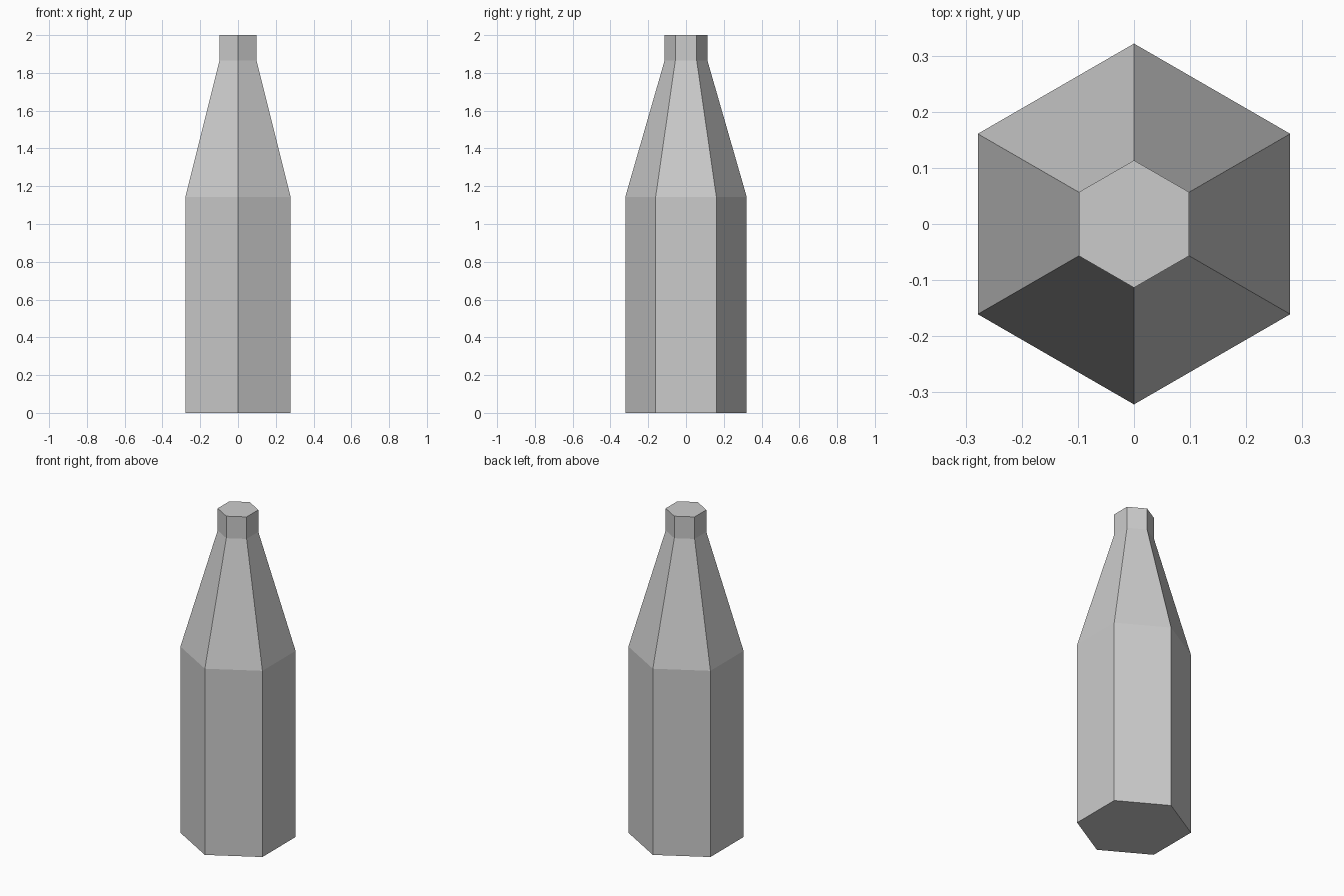
import bpy, bmesh, math

if "Cube" in bpy.data.objects:
    bpy.data.objects.remove(bpy.data.objects["Cube"])

SIDES = 6
# (radius, height) from base to mouth
PROFILE = [(0.3215, 0.0), (0.3215, 1.143), (0.1135, 1.865), (0.1135, 2.0)]

bm = bmesh.new()
rings = []
for r, z in PROFILE:
    angles = [math.pi / 2 + 2 * math.pi * i / SIDES for i in range(SIDES)]
    rings.append([bm.verts.new((r * math.cos(a), r * math.sin(a), z)) for a in angles])

# body, shoulder and neck walls
for low, high in zip(rings, rings[1:]):
    for i in range(SIDES):
        j = (i + 1) % SIDES
        bm.faces.new((low[i], low[j], high[j], high[i]))

# flat base and flat top
bm.faces.new(rings[0][::-1])
bm.faces.new(rings[-1])

mesh = bpy.data.meshes.new("bottle")
bm.to_mesh(mesh)
bm.free()
bottle = bpy.data.objects.new("bottle", mesh)
bpy.context.collection.objects.link(bottle)
